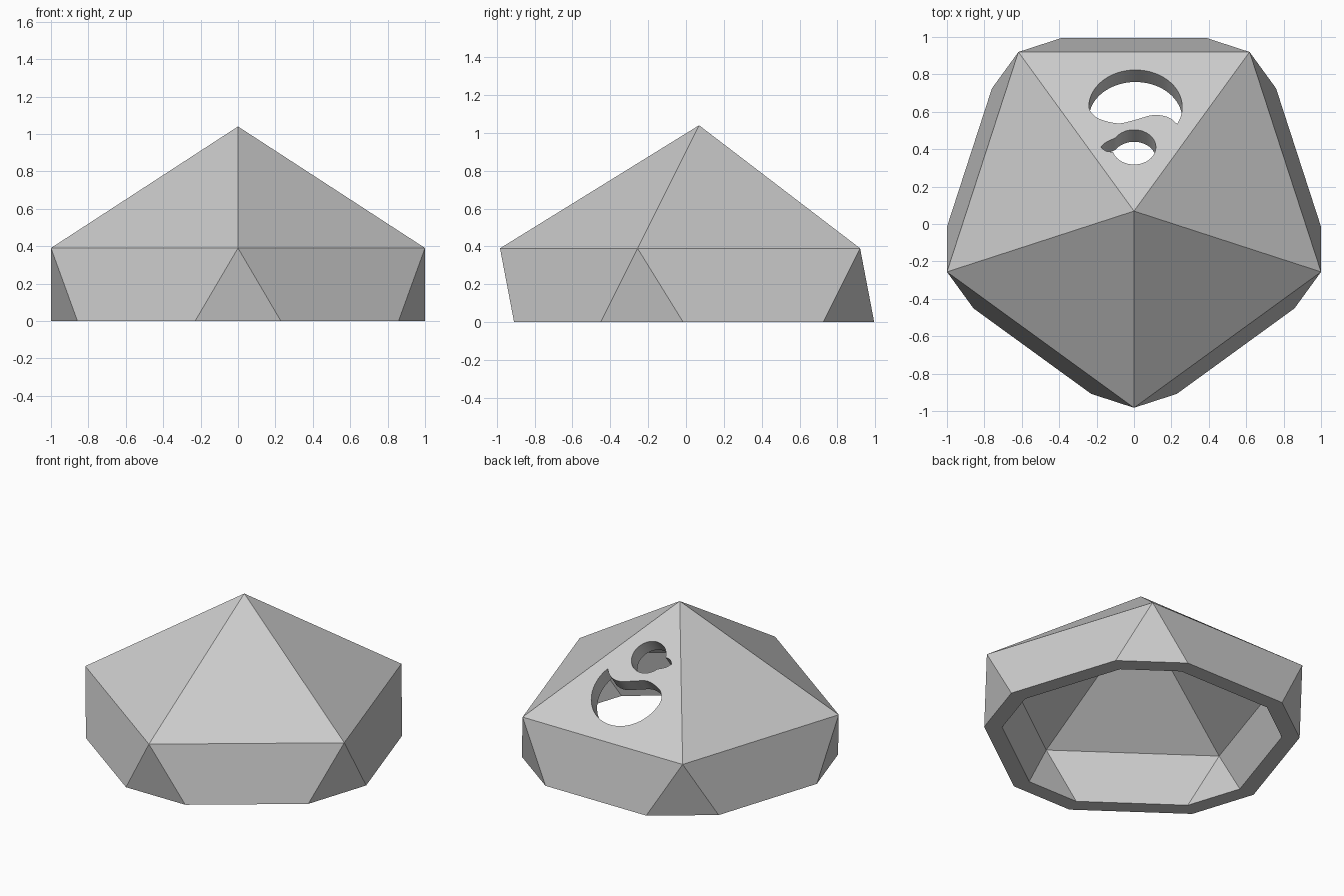
import bpy, bmesh, math
from mathutils import Vector
from mathutils.geometry import tessellate_polygon

old = bpy.data.objects.get("Cube")
if old:
    bpy.data.objects.remove(old, do_unlink=True)

grey = bpy.data.materials.new("light grey")
grey.use_nodes = True
colour = (0.6, 0.6, 0.6, 1)
grey.diffuse_color = colour
grey.node_tree.nodes["Principled BSDF"].inputs["Base Color"].default_value = colour

RING = 1 / math.sin(math.radians(72))      # radius of the five-corner rings
R = RING * math.sqrt(5) / 2                # radius of the full icosahedron
RISE = R / math.sqrt(5)                    # ring height above its centre
CENTRE = Vector((0, 0.069, 0.39 - RISE))
INNER = 0.8865                             # size of the hollow
BACK = 2                                   # index of the sloping back panel

APEX = CENTRE + Vector((0, 0, R))
SLOPE = (R - RISE) / (RING * math.cos(math.radians(36)))
NORMAL = Vector((0, SLOPE, 1)).normalized()
THICKNESS = (1 - INNER) * R * NORMAL.z


def ring_point(degrees, height, scale):
    a = math.radians(degrees)
    return CENTRE + scale * Vector((RING * math.cos(a), RING * math.sin(a), height))


def arc(x, y, r, start, end, n=40):
    angles = [math.radians(start + (end - start) * i / n) for i in range(n + 1)]
    return [(x + r * math.cos(a), y + r * NORMAL.z * math.sin(a)) for a in angles]


def spline(points, n=6):
    p = [Vector(q) for q in [points[0]] + points + [points[-1]]]
    result = []
    for a, b, c, d in zip(p, p[1:], p[2:], p[3:]):
        for i in range(n):
            t = i / n
            result.append(tuple(0.5 * (2 * b + (c - a) * t
                                       + (2 * a - 5 * b + 4 * c - d) * t ** 2
                                       + (3 * b - a - 3 * c + d) * t ** 3)))
    return result


# Large opening: round upper edge, wavy lower edge ending in a sharp tip
big = arc(0.008, 0.625, 0.25, -27, 180)
big = big[:-1] + spline([big[-1], (-0.225, 0.592), (-0.18, 0.56), (-0.085, 0.538),
                         (0, 0.555), (0.1, 0.582), (0.18, 0.572), big[0]])

# Small opening: round with a short pointed tail
tail = (-0.177, 0.411)
small = arc(0, 0.411, 0.117, -164, 148)
small = (small[:-1] + spline([small[-1], (-0.15, 0.437), tail])
         + spline([tail, (-0.15, 0.39), small[0]]))

bm = bmesh.new()


def add_skin(scale, depth):
    """Add one skin of the shell; return its ground loop and opening loops."""
    apex = bm.verts.new(CENTRE + Vector((0, 0, R * scale)))
    ring, base = [], []
    for i in range(5):
        angle = 72 * i - 90
        top = ring_point(angle, RISE, scale)
        ring.append(bm.verts.new(top))
        for side in (-36, 36):
            low = ring_point(angle + side, -RISE, scale)
            base.append(bm.verts.new(top.lerp(low, top.z / (top.z - low.z))))

    # Roof panels and the band of walls below them
    for i in range(5):
        j = (i + 1) % 5
        if i != BACK:
            bm.faces.new((apex, ring[i], ring[j]))
        bm.faces.new((ring[i], base[2 * i], base[2 * i + 1]))
        bm.faces.new((ring[i], base[2 * i + 1], base[2 * j], ring[j]))

    # Back panel, filled around its openings
    openings = [[bm.verts.new(Vector((x, y, APEX.z - (y - APEX.y) * SLOPE))
                              - NORMAL * depth) for x, y in outline]
                for outline in (big, small)]
    loops = [[apex, ring[BACK], ring[BACK + 1]]] + openings
    verts = [v for loop in loops for v in loop]
    for tri in tessellate_polygon([[v.co for v in loop] for loop in loops]):
        bm.faces.new([verts[k] for k in tri])
    return [base] + openings


# Join the two skins along the ground rim and the walls of the openings
for outer, inner in zip(add_skin(1, 0), add_skin(INNER, THICKNESS)):
    for k in range(len(outer)):
        bm.faces.new((outer[k - 1], outer[k], inner[k], inner[k - 1]))

# Smooth opening walls, with crisp facets everywhere else
bmesh.ops.recalc_face_normals(bm, faces=bm.faces[:])
for face in bm.faces:
    face.smooth = True
for edge in bm.edges:
    edge.smooth = edge.calc_face_angle(0) < math.radians(30)

mesh = bpy.data.meshes.new("faceted_shell")
bm.to_mesh(mesh)
bm.free()
mesh.materials.append(grey)
shell = bpy.data.objects.new("faceted_shell", mesh)
bpy.context.scene.collection.objects.link(shell)
